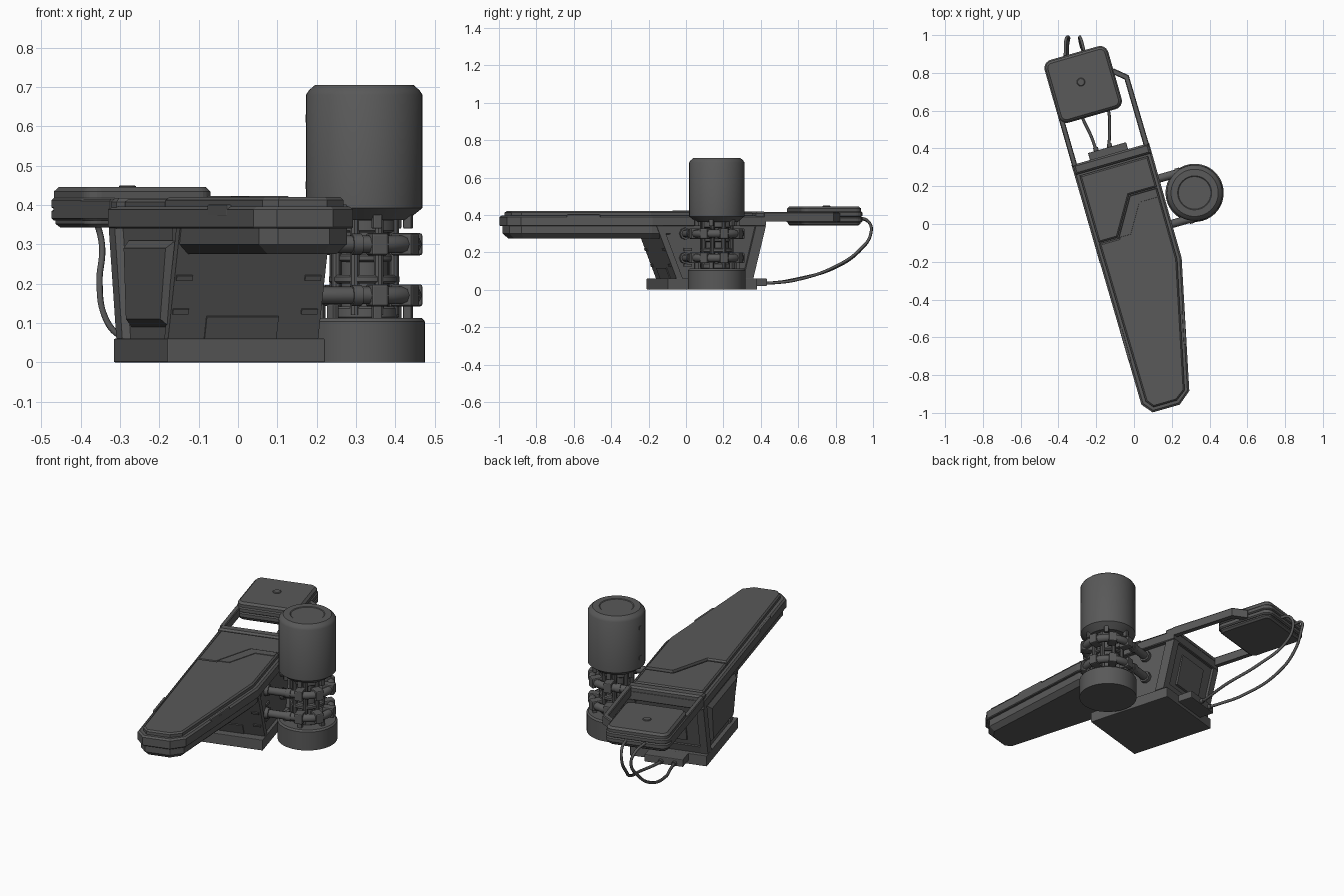
import bpy, bmesh
from math import sin, cos, pi, radians
from mathutils import Vector, Matrix

if "Cube" in bpy.data.objects:
    bpy.data.objects.remove(bpy.data.objects["Cube"])

YAW = radians(16)                      # whole table is turned about z
R = Matrix.Rotation(YAW, 4, 'Z')
DARK = bpy.data.materials.new("dark_grey")
DARK.diffuse_color = (.1, .1, .1, 1)
DARK.use_nodes = True
DARK.node_tree.nodes["Principled BSDF"].inputs["Base Color"].default_value = DARK.diffuse_color


def activate(ob):
    for o in bpy.context.selected_objects:
        o.select_set(False)
    ob.select_set(True)
    bpy.context.view_layer.objects.active = ob


def finish(name, bm, local=True, smooth=False, bevel=0):
    bmesh.ops.recalc_face_normals(bm, faces=bm.faces)
    me = bpy.data.meshes.new(name)
    bm.to_mesh(me)
    bm.free()
    me.materials.append(DARK)
    ob = bpy.data.objects.new(name, me)
    bpy.context.collection.objects.link(ob)
    if local:
        ob.matrix_world = R
    if bevel:
        m = ob.modifiers.new("bevel", 'BEVEL')
        m.width, m.segments, m.limit_method = bevel, 2, 'ANGLE'
    if smooth:
        activate(ob)
        bpy.ops.object.shade_smooth_by_angle(angle=radians(35))
    return ob


def skin(name, rings, **kw):
    bm = bmesh.new()
    vs = [[bm.verts.new(p) for p in r] for r in rings]
    n = len(rings[0])
    for a, b in zip(vs, vs[1:]):
        for i in range(n):
            j = (i + 1) % n
            bm.faces.new((a[i], a[j], b[j], b[i]))
    bm.faces.new(vs[0][::-1])
    bm.faces.new(vs[-1])
    return finish(name, bm, **kw)


def inset(pts, d):
    out, n = [], len(pts)
    for i in range(n):
        p, q, r = (Vector(pts[k % n]) for k in (i - 1, i, i + 1))
        a, b = (q - p).normalized(), (r - q).normalized()
        na, nb = Vector((-a.y, a.x)), Vector((-b.y, b.x))
        out.append(q + (na + nb) * d / (1 + na.dot(nb)))
    return out


def slab(name, pts, layers, **kw):     # layers: (z, inward offset)
    return skin(name, [[(p[0], p[1], z) for p in inset(pts, d)] for z, d in layers], **kw)


def rect(u0, u1, v0, v1, r=0, k=6):
    if not r:
        return [(u0, v0), (u1, v0), (u1, v1), (u0, v1)]
    cs = [(u1 - r, v0 + r, -90), (u1 - r, v1 - r, 0), (u0 + r, v1 - r, 90), (u0 + r, v0 + r, 180)]
    return [(x + r * cos(radians(a + 90 * i / k)), y + r * sin(radians(a + 90 * i / k)))
            for x, y, a in cs for i in range(k + 1)]


def box(name, loc, dims, rx=0, rz=0, bevel=0.004):
    bm = bmesh.new()
    m = (Matrix.Translation(loc) @ Matrix.Rotation(rz, 4, 'Z') @ Matrix.Rotation(rx, 4, 'X')
         @ Matrix.Diagonal((*dims, 1)))
    bmesh.ops.create_cube(bm, size=1, matrix=m)
    return finish(name, bm, bevel=bevel)


def lathe(name, prof, c, n=40):        # prof: (radius, z)
    return skin(name, [[(c[0] + r * cos(2 * pi * i / n), c[1] + r * sin(2 * pi * i / n), z)
                        for i in range(n)] for r, z in prof], smooth=True)


def tube(name, pts, r, local=True, smooth=False):
    cu = bpy.data.curves.new(name, 'CURVE')
    cu.dimensions, cu.bevel_depth, cu.bevel_resolution, cu.use_fill_caps = '3D', r, 2, True
    cu.materials.append(DARK)
    if smooth:
        s = cu.splines.new('BEZIER')
        s.bezier_points.add(len(pts) - 1)
        for b, p in zip(s.bezier_points, pts):
            b.co, b.handle_left_type, b.handle_right_type = p, 'AUTO', 'AUTO'
    else:
        s = cu.splines.new('POLY')
        s.points.add(len(pts) - 1)
        for b, p in zip(s.points, pts):
            b.co = (*p, 1)
    ob = bpy.data.objects.new(name, cu)
    bpy.context.collection.objects.link(ob)
    if local:
        ob.matrix_world = R
    activate(ob)
    bpy.ops.object.convert(target='MESH')


# table top frame, asymmetric taper toward the foot
foot = [(-.226, -.93), (-.180, -.986), (-.031, -.986), (.038, -.93), (.193, -.242)]
slab("table_frame", [(-.232, .39)] + foot + [(.195, .39)],
     [(.34, .004), (.344, 0), (.388, 0), (.396, .01)])
slab("under_tray", [(-.228, -.12)] + foot + [(.19, -.12)],
     [(.275, .042), (.30, .016), (.342, .016)])
# cushions with stepped seam
seam = [(.17, .15), (.02, .15), (-.10, -.05), (-.206, -.05)]
slab("foot_cushion", [(-.199, -.92), (-.168, -.96), (-.04, -.96), (.015, -.92), (.168, -.242)] + seam,
     [(.39, 0), (.412, 0), (.42, .008)])
slab("head_cushion", [(-.206, -.044), (-.103, -.044), (.017, .156), (.17, .156), (.17, .325), (-.206, .325)],
     [(.39, 0), (.408, 0), (.415, .008)])
slab("seam_band", [(-.10, -.05), (-.03, -.05), (.06, .10), (.165, .10), (.165, .15), (.02, .15)],
     [(.41, 0), (.423, .003)])
slab("head_bar", rect(-.225, .19, .335, .39), [(.39, 0), (.408, 0), (.418, .01)])
box("side_trim_right", (.105, -.60, .386), (.014, .18, .03), rz=radians(-12.8))
box("side_trim_left", (-.221, -.60, .386), (.014, .18, .03))

# pedestal
slab("pedestal_base", rect(-.231, .187, -.153, .342), [(0, 0), (.06, 0)], bevel=.003)


def taper(name, u0, u1, vb, vt, z0=.06, z1=.341):
    return skin(name, [[(u, v, z) for u, v in rect(u0, u1, *vv)] for vv, z in ((vb, z0), (vt, z1))])


taper("pedestal_body", -.208, .17, (-.09, .305), (-.2, .375))
taper("pedestal_front_plate", -.215, .182, (-.105, -.07), (-.215, -.18))
for s, (a, b) in {"left": (-.23, -.19), "right": (.145, .19)}.items():
    taper("pedestal_rear_flange_" + s, a, b, (.265, .32), (.335, .39))
taper("pedestal_rear_sill", -.2, .16, (.29, .318), (.298, .33), .06, .1)
taper("pedestal_rear_panel", -.12, .08, (.315, .335), (.352, .372), .13, .3)
# raised side panel on the left
panel = [(-.16, .31), (-.10, .09), (.25, .09), (.275, .31)]
skin("left_side_panel", [[(u, v, z) for v, z in inset(panel, d)]
                         for u, d in ((-.2, 0), (-.21, 0), (-.23, .02))])
# front face details lying on the slope
for z in (.13, .215):
    v = -.215 + (.34 - z) * .393
    for u in (-.19, .15):
        box("front_vent", (u, v, z), (.042, .01, .014), rx=radians(21.4), bevel=0)
box("front_hatch", (-.025, -.115, .09), (.19, .014, .06), rx=radians(21.4), bevel=0)
for z in (.13, .215):
    box("side_vent", (.172, -.04, z), (.012, .045, .014), bevel=0)

# headrest rails and headrest
slab("rail_left", rect(-.23, -.203, .38, .9), [(.365, 0), (.41, 0), (.415, .004)])
slab("rail_right", [(.164, .38), (.193, .38), (.19, .765), (.125, .82), (.06, .82), (.06, .79), (.115, .79), (.163, .75)],
     [(.365, 0), (.41, 0), (.415, .004)])
pad = rect(-.230, .120, .611, .957, .045)
slab("headrest_shell", pad, [(.36, .006), (.366, 0), (.384, 0), (.389, .008), (.394, 0), (.412, 0), (.418, .006)])
slab("headrest_pad", pad, [(.416, .006), (.434, .006), (.445, .018)])
slab("headrest_underside", pad, [(.343, .022), (.352, .01), (.362, .01)])
lathe("headrest_button", [(.022, .44), (.022, .447), (.018, .45)], (-.063, .8), 20)

# tank, neck and base
T = (.354, .07)
lathe("tank", [(.11, .362), (.148, .392), (.148, .68), (.14, .692), (.125, .705), (.09, .705), (.086, .702)], T, 48)
lathe("tank_base", [(.154, 0), (.154, .104), (.146, .113), (.1, .113)], T, 48)
lathe("neck_core", [(.062, .1), (.062, .37)], T, 24)
for z0, z1, r in ((.11, .142, .088), (.2, .222, .09), (.255, .275, .078), (.33, .366, .085)):
    lathe("neck_collar", [(r - .006, z0), (r, z0 + .005), (r, z1 - .005), (r - .006, z1)], T, 32)
for i in range(8):
    a = 2 * pi * i / 8 + .2
    lathe("neck_post", [(.013, .12), (.013, .37)], (T[0] + .08 * cos(a), T[1] + .08 * sin(a)), 10)
for i in range(6):
    a = 2 * pi * i / 6 + pi / 6
    c, s = cos(a), sin(a)
    box("tank_bracket", (T[0] + .115 * c, T[1] + .115 * s, .362), (.022, .024, .045), rz=a)
    box("base_bracket", (T[0] + .115 * c, T[1] + .115 * s, .128), (.022, .024, .04), rz=a)
for z in (.45, .62):
    a = pi - YAW
    box("tank_clip", (T[0] + .147 * cos(a), T[1] + .147 * sin(a), z), (.006, .02, .02), rz=a, bevel=0)

# U-shaped carrier tubes with clamps and wall flanges
for z in (.17, .3):
    arc = [(T[0] + .125 * cos(a), T[1] + .125 * sin(a), z) for a in (-pi / 2 + pi * i / 12 for i in range(13))]
    tube("carrier_tube", [(.16, T[1] - .125, z)] + arc + [(.16, T[1] + .125, z)], .022)
    for v in (T[1] - .125, T[1] + .125):
        tube("wall_flange", [(.165, v, z), (.19, v, z)], .032)
        tube("tube_collar", [(.285, v, z), (.31, v, z)], .027)
    for a in (-pi / 2, -pi / 4, 0, pi / 4, pi / 2):
        box("tube_clamp", (T[0] + .118 * cos(a), T[1] + .118 * sin(a), z), (.062, .045, .056), rz=a, bevel=.006)
        box("clamp_strut", (T[0] + .085 * cos(a), T[1] + .085 * sin(a), z), (.06, .022, .026), rz=a)

# connector block and cables
box("connector_block", (-.026, .383, .04), (.21, .09, .042))
for u in (-.085, -.01):
    tube("cable_socket", [(u, .42, .036), (u, .445, .036)], .013)
tube("cable_left", [(-.20, .39, .036), (-.225, .46, .037), (-.28, .58, .055), (-.34, .8, .12), (-.352, .93, .21),
                    (-.346, .988, .3), (-.36, .978, .36), (-.365, .89, .385)], .008, local=False, smooth=True)
tube("cable_right", [(-.135, .39, .036), (-.13, .47, .037), (-.135, .6, .055), (-.21, .8, .125), (-.275, .93, .215),
                     (-.288, .988, .3), (-.28, .975, .365), (-.26, .9, .385)], .008, local=False, smooth=True)
